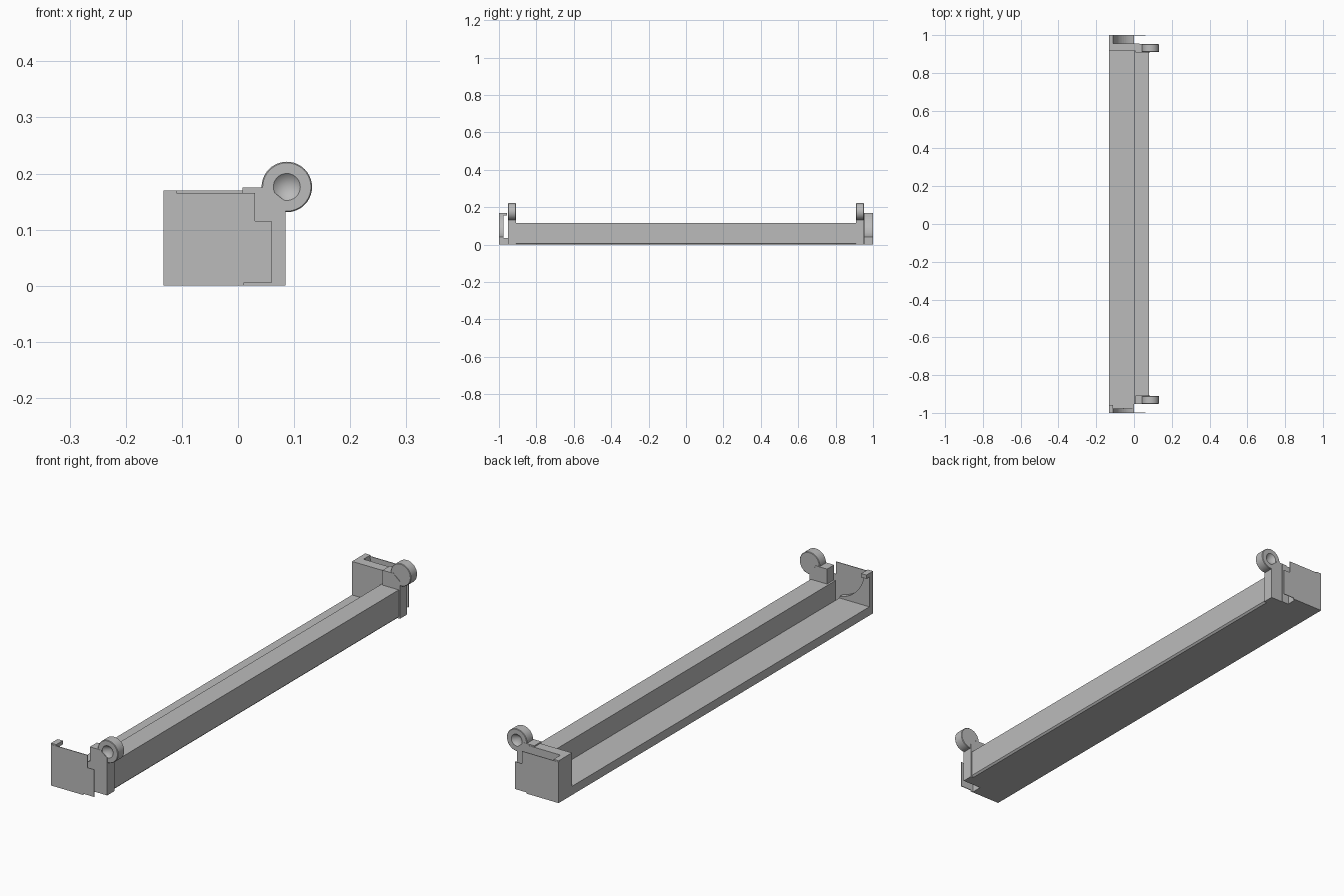
import bpy, bmesh, math
from mathutils import Vector

cube = bpy.data.objects.get("Cube")
if cube:
    bpy.data.objects.remove(cube)

grey = bpy.data.materials.new("plain_grey")
grey.use_nodes = True
COLOUR = (0.5, 0.5, 0.5, 1)
grey.diffuse_color = COLOUR
grey.node_tree.nodes["Principled BSDF"].inputs["Base Color"].default_value = COLOUR


def finish(name, bm):
    bmesh.ops.recalc_face_normals(bm, faces=bm.faces)
    mesh = bpy.data.meshes.new(name)
    bm.to_mesh(mesh)
    bm.free()
    mesh.materials.append(grey)
    obj = bpy.data.objects.new(name, mesh)
    bpy.context.collection.objects.link(obj)
    return obj


def extrude_profile(name, points, y0, y1):
    """Extrude an x-z outline from y0 to y1."""
    bm = bmesh.new()
    face = bm.faces.new([bm.verts.new((x, y0, z)) for x, z in points])
    out = bmesh.ops.extrude_face_region(bm, geom=[face])
    verts = [v for v in out["geom"] if isinstance(v, bmesh.types.BMVert)]
    bmesh.ops.translate(bm, vec=(0, y1 - y0, 0), verts=verts)
    return finish(name, bm)


def box(name, x0, x1, y0, y1, z0, z1):
    return extrude_profile(name, [(x0, z0), (x1, z0), (x1, z1), (x0, z1)], y0, y1)


LEFT, TOP, FLOOR, RAIL = -0.133, 0.17, 0.035, 0.115

# Long tray: low floor beside a raised rail with an eased lower edge
extrude_profile("tray", [(LEFT, 0), (0.073, 0), (0.08, 0.007), (0.08, RAIL),
                         (0, RAIL), (0, FLOOR), (LEFT, FLOOR)], -0.95, 0.95)

# Outline of the end pocket with its round hollow
hollow = []
for i in range(17):
    a = math.radians(180 + 81 * i / 16)
    hollow.append((0.02 + 0.13 * math.cos(a), TOP + 0.13 * math.sin(a)))
pocket = [(LEFT, 0), (0, 0)] + hollow[::-1] + [(LEFT, TOP)]

# Thin end sheet outline, stepped on one edge
sheet = [(LEFT, 0), (0.01, 0), (0.01, 0.005), (0.06, 0.005), (0.06, RAIL),
         (0.03, RAIL), (0.03, 0.165), (LEFT, 0.165)]


def pivot(name, side):
    """Round pivot with a conical dimple on its outer face."""
    profile = [(0, 0.91), (0.043, 0.91), (0.045, 0.912), (0.045, 0.95),
               (0.043, 0.952), (0.024, 0.952), (0, 0.93)]
    centre = Vector((0.087, 0, 0.176))
    bm = bmesh.new()
    verts = [bm.verts.new(centre + Vector((r, side * y, 0))) for r, y in profile]
    edges = [bm.edges.new(pair) for pair in zip(verts, verts[1:])]
    bmesh.ops.spin(bm, geom=verts + edges, cent=centre, axis=(0, 1, 0),
                   angle=math.tau, steps=40, use_merge=True)
    bmesh.ops.remove_doubles(bm, verts=bm.verts, dist=0.0001)
    obj = finish(name, bm)
    bpy.ops.object.select_all(action="DESELECT")
    bpy.context.view_layer.objects.active = obj
    obj.select_set(True)
    bpy.ops.object.shade_smooth_by_angle(angle=math.radians(30))


# Parts shared by both ends
for end, side in (("front", -1), ("back", 1)):
    extrude_profile(end + "_bracket",
                    [(0, 0), (0.085, 0), (0.085, 0.15), (0.06, TOP),
                     (0.06, 0.175), (0.008, 0.175), (0.008, RAIL), (0, RAIL)],
                    side * 0.908, side * 0.953)
    pivot(end + "_pivot", side)
    extrude_profile(end + "_sheet", sheet, side * 0.997, side)
    box(end + "_floor", LEFT, 0, side * 0.94, side * 0.999, 0, FLOOR)

# Front pocket is open to the tray; a small tab overhangs it
extrude_profile("front_pocket", pocket, -0.999, -0.976)
box("front_tab", LEFT, -0.11, -0.98, -0.957, 0.155, TOP)

# Back pocket is closed by an inner wall
extrude_profile("back_pocket", pocket, 0.95, 0.999)
box("back_wall", LEFT, 0.03, 0.915, 0.955, 0, TOP)
